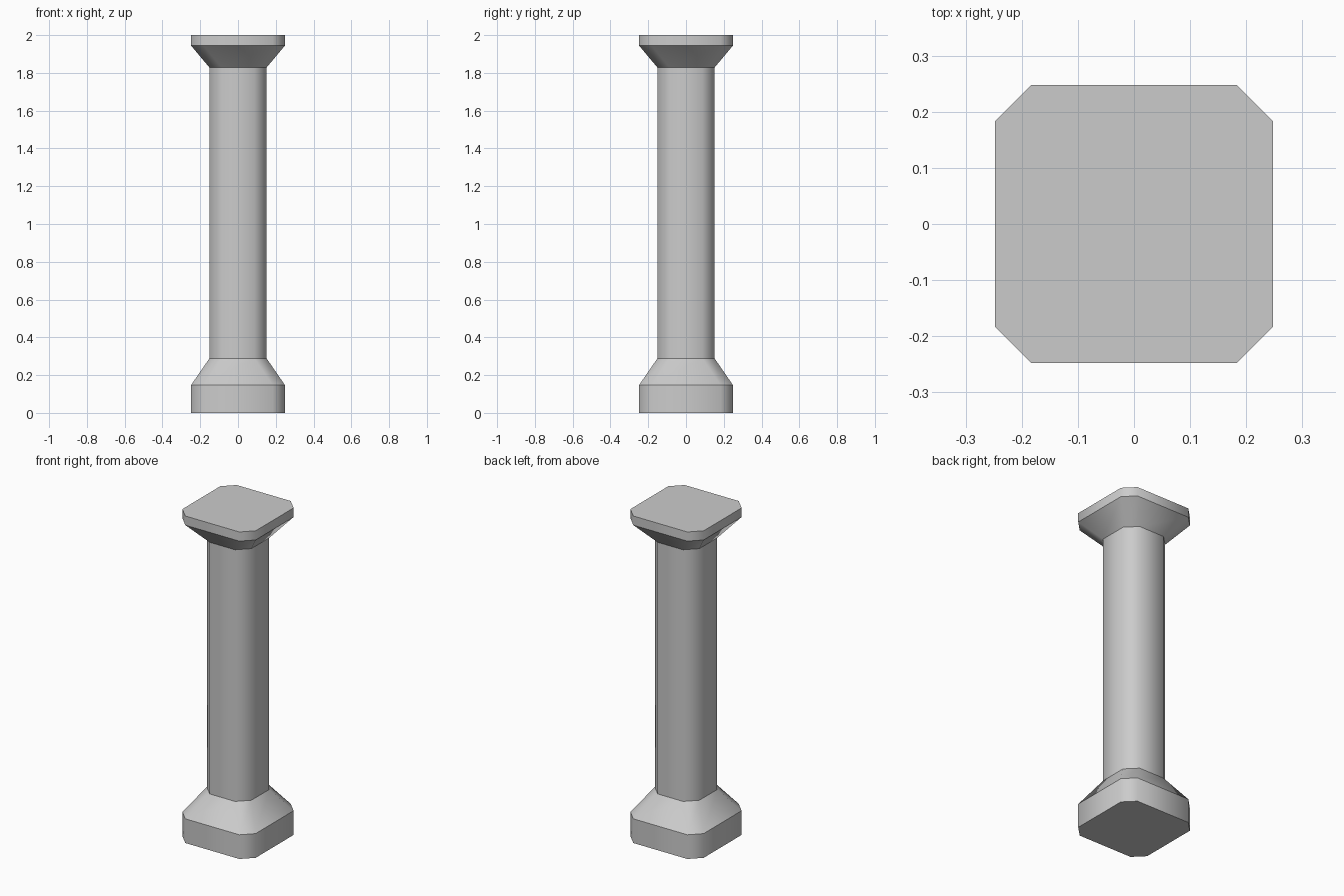
import bpy, bmesh

if "Cube" in bpy.data.objects:
    bpy.data.objects.remove(bpy.data.objects["Cube"])

# (height, half width) of each cross-section, bottom to top
PROFILE = [(0, 0.248), (0.148, 0.248), (0.289, 0.151),
           (1.828, 0.151), (1.944, 0.248), (2.0, 0.248)]
CHAMFER = 0.065


def ring(bm, z, h):
    """Square cross-section with cut corners, counter-clockwise."""
    c = h - CHAMFER
    pts = []
    x, y = (h, -c), (h, c)
    for _ in range(4):
        pts += [x, y]
        x, y = (-x[1], x[0]), (-y[1], y[0])
    return [bm.verts.new((px, py, z)) for px, py in pts]


# Column: plinth, flare, shaft, flare and top slab lofted as one skin
bm = bmesh.new()
rings = [ring(bm, z, h) for z, h in PROFILE]
for lo, hi in zip(rings, rings[1:]):
    for i in range(8):
        j = (i + 1) % 8
        bm.faces.new((lo[i], lo[j], hi[j], hi[i])).smooth = True
bm.faces.new(rings[0][::-1])
bm.faces.new(rings[-1])

# Horizontal edges stay crisp, corners are shaded softly
for e in bm.edges:
    if abs(e.verts[0].co.z - e.verts[1].co.z) < 1e-5:
        e.smooth = False

mesh = bpy.data.meshes.new("column")
bm.to_mesh(mesh)
bm.free()
column = bpy.data.objects.new("column", mesh)
bpy.context.collection.objects.link(column)
